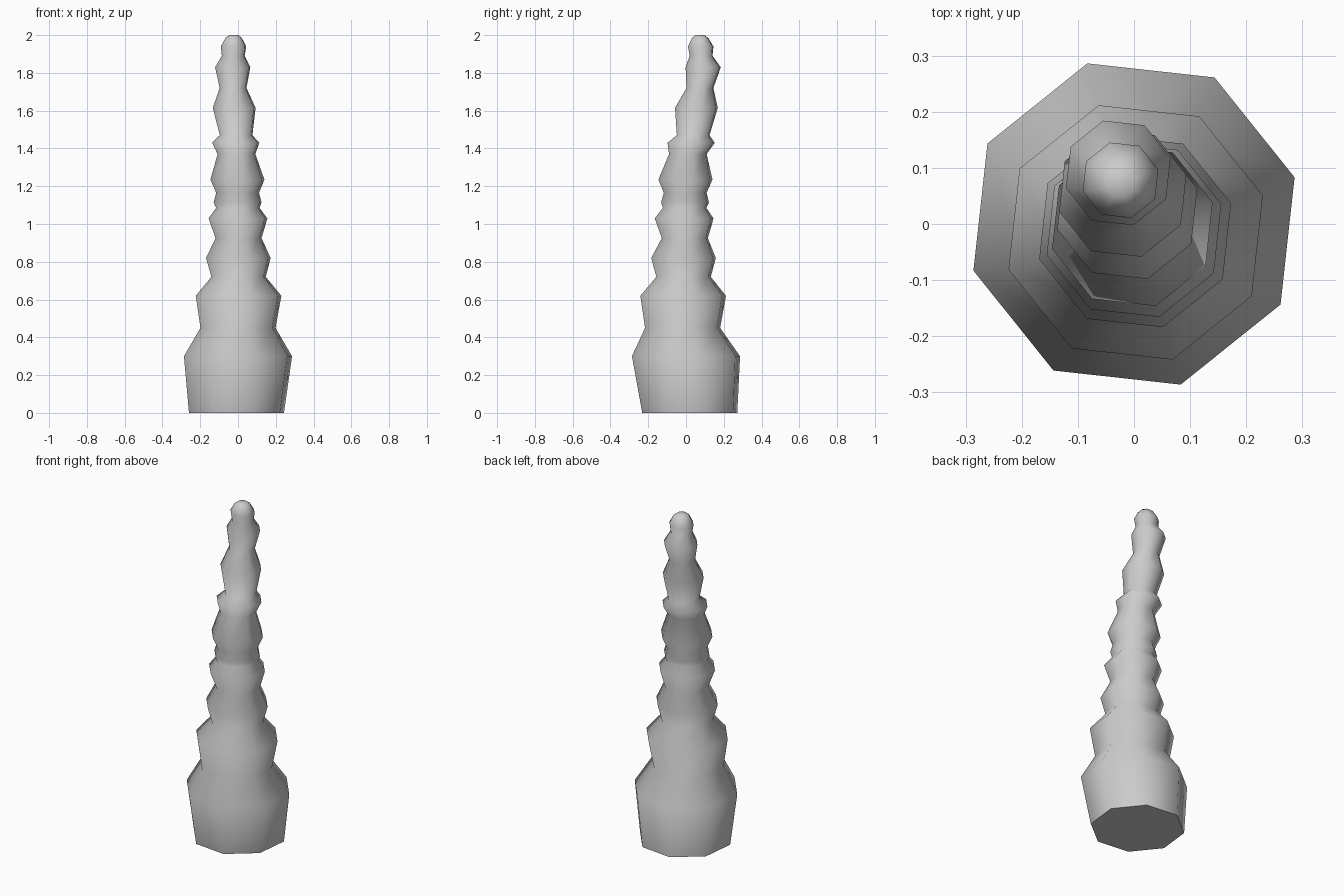
import bpy, bmesh, math

SIDES = 8
PHASE = math.radians(16.2)

# stacked rings: height, centre x, centre y, radius
RINGS = [
    (0.00, -0.008, 0.02, 0.262), (0.30, 0.0, 0.0, 0.298),
    (0.45, 0.0, -0.018, 0.207), (0.62, 0.003, -0.015, 0.236),
    (0.72, 0.003, -0.013, 0.150), (0.82, 0.002, -0.013, 0.178),
    (0.925, 0.003, -0.006, 0.127), (1.03, 0.0, -0.01, 0.162),
    (1.085, -0.001, -0.007, 0.120), (1.115, -0.002, -0.005, 0.132),
    (1.165, -0.002, -0.004, 0.118), (1.235, -0.003, -0.003, 0.149),
    (1.37, -0.008, 0.010, 0.104), (1.43, -0.012, 0.027, 0.130),
    (1.47, -0.010, 0.038, 0.090), (1.615, -0.020, 0.055, 0.118),
    (1.72, -0.026, 0.074, 0.074), (1.83, -0.028, 0.091, 0.097),
    (1.89, -0.025, 0.08, 0.063), (1.94, -0.024, 0.078, 0.070),
    (1.985, -0.023, 0.075, 0.045), (2.00, -0.023, 0.074, 0.025),
]

# wobbling octagonal spire lofted through the rings
bm = bmesh.new()
loops = []
for z, cx, cy, r in RINGS:
    loops.append([
        bm.verts.new((cx + r * math.cos(PHASE + i * math.tau / SIDES),
                      cy + r * math.sin(PHASE + i * math.tau / SIDES), z))
        for i in range(SIDES)])
for low, high in zip(loops, loops[1:]):
    for i in range(SIDES):
        j = (i + 1) % SIDES
        bm.faces.new((low[i], low[j], high[j], high[i]))

# bottom and tip caps
bm.faces.new(loops[0][::-1])
bm.faces.new(loops[-1])

mesh = bpy.data.meshes.new("ringed_spire")
bm.to_mesh(mesh)
bm.free()
spire = bpy.data.objects.new("ringed_spire", mesh)
bpy.context.collection.objects.link(spire)

# soft shading with a crisp base edge
bpy.context.view_layer.objects.active = spire
spire.select_set(True)
bpy.ops.object.shade_smooth_by_angle(angle=math.radians(75))
